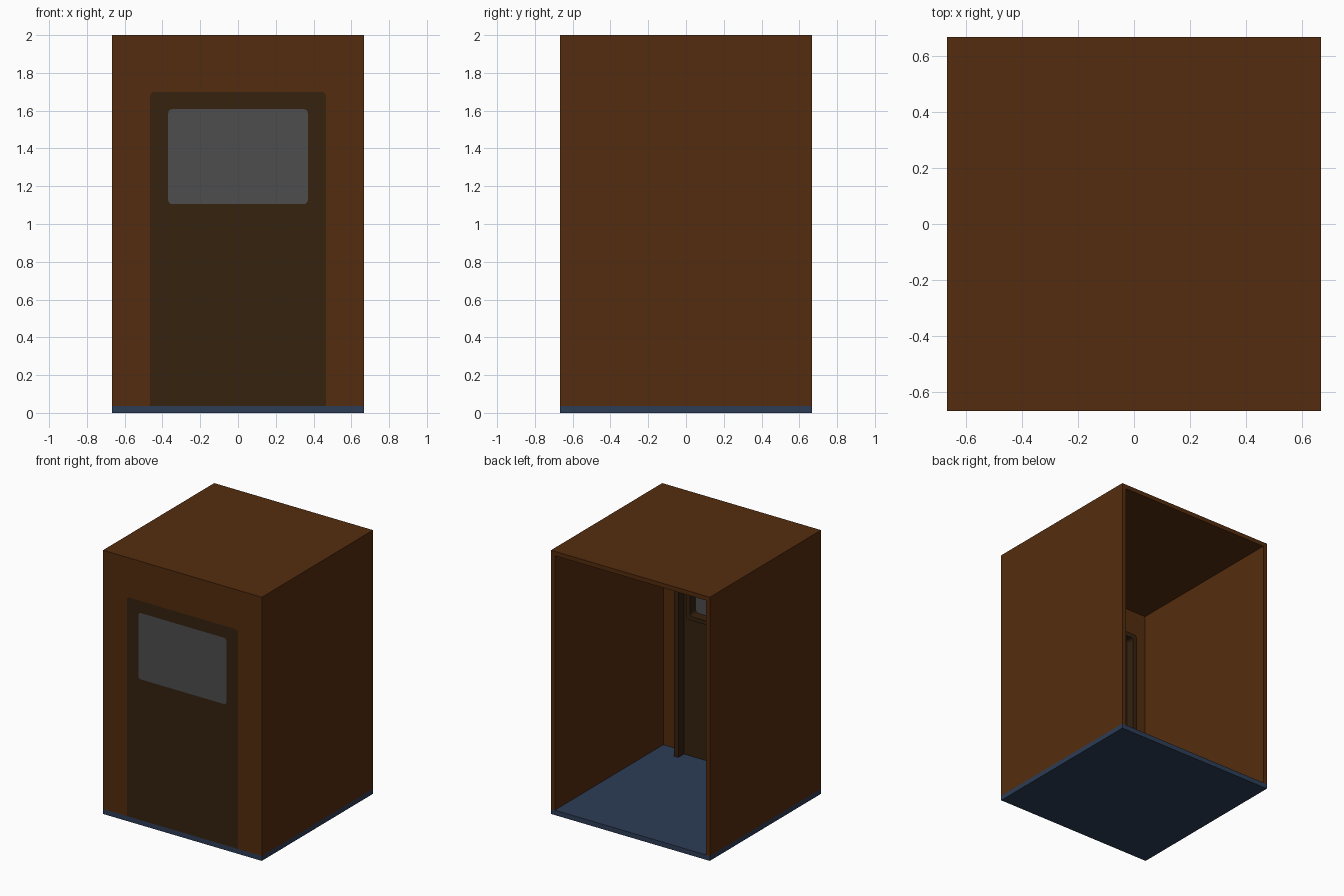
import bpy, bmesh, math
from mathutils import Matrix

if "Cube" in bpy.data.objects:
    bpy.data.objects.remove(bpy.data.objects["Cube"])

H = 2 / 3      # half width and depth of the booth
T = 0.033      # wall thickness
F = 0.037      # floor height


def srgb(r, g, b):
    f = lambda c: ((c / 255 + 0.055) / 1.055) ** 2.4 if c > 10 else c / 255 / 12.92
    return (f(r), f(g), f(b), 1)


def material(name, rgb):
    m = bpy.data.materials.new(name)
    m.diffuse_color = srgb(*rgb)
    m.use_nodes = True
    m.node_tree.nodes["Principled BSDF"].inputs["Base Color"].default_value = m.diffuse_color
    return m


brown = material("brown_wall", (84, 44, 14))
dark = material("dark_door", (53, 34, 15))
grey = material("grey_glass", (77, 77, 77))
blue = material("blue_floor", (45, 61, 86))


def box(name, lo, hi, mat):
    bm = bmesh.new()
    bmesh.ops.create_cube(bm, size=1)
    for v in bm.verts:
        v.co = [lo[i] + (v.co[i] + 0.5) * (hi[i] - lo[i]) for i in range(3)]
    me = bpy.data.meshes.new(name)
    bm.to_mesh(me)
    bm.free()
    me.materials.append(mat)
    ob = bpy.data.objects.new(name, me)
    bpy.context.collection.objects.link(ob)
    return ob


def arc(cx, cz, r, a0):
    return [(cx + r * math.cos(math.radians(a0 + a)), cz + r * math.sin(math.radians(a0 + a)))
            for a in (0, 30, 60, 90)]


def arch(w, top, r=0.022):
    """Doorway outline, open to the floor, running right to left."""
    return [(w, F)] + arc(w - r, top - r, r, 0) + arc(r - w, top - r, r, 90) + [(-w, F)]


def window(grow=0, r=0.022):
    """Rounded window outline."""
    w, lo, hi = 0.37 + grow, 1.105 - grow, 1.608 + grow
    return (arc(w - r, hi - r, r, 0) + arc(r - w, hi - r, r, 90)
            + arc(r - w, lo + r, r, 180) + arc(w - r, lo + r, r, 270))


def panel(name, loops, y0, y1, mat):
    """Upright plate from outlines in x,z (inner outlines become holes)."""
    cu = bpy.data.curves.new(name, 'CURVE')
    cu.dimensions = '2D'
    cu.fill_mode = 'BOTH'
    cu.extrude = (y1 - y0) / 2
    for pts in loops:
        s = cu.splines.new('POLY')
        s.points.add(len(pts) - 1)
        for p, (x, z) in zip(s.points, pts):
            p.co = (x, z, 0, 1)
        s.use_cyclic_u = True
    tmp = bpy.data.objects.new(name + "_outline", cu)
    bpy.context.collection.objects.link(tmp)
    dg = bpy.context.evaluated_depsgraph_get()
    me = bpy.data.meshes.new_from_object(tmp.evaluated_get(dg))
    bpy.data.objects.remove(tmp)
    me.transform(Matrix.Translation((0, (y0 + y1) / 2, 0)) @ Matrix.Rotation(math.pi / 2, 4, 'X'))
    bm = bmesh.new()
    bm.from_mesh(me)
    bmesh.ops.remove_doubles(bm, verts=bm.verts, dist=1e-5)
    bmesh.ops.recalc_face_normals(bm, faces=bm.faces)
    for f in bm.faces:
        f.smooth = False
    bm.to_mesh(me)
    bm.free()
    me.materials.clear()
    me.materials.append(mat)
    ob = bpy.data.objects.new(name, me)
    bpy.context.collection.objects.link(ob)
    return ob


# Shell: floor, roof and side walls, with the back left open
box("floor", (-H, -H, 0), (H, H, F), blue)
box("roof", (-H, -H, 2 - T), (H, H, 2), brown)
for name, s in (("left_wall", -1), ("right_wall", 1)):
    a, b = sorted((s * H, s * (H - T)))
    box(name, (a, -H, F), (b, H, 2 - T), brown)

# Front wall with the doorway cut out
DW, DT = 0.465, 1.70
wi = H - T
panel("front_wall",
      [[(-H, F), (-H, 2 - T), (H, 2 - T), (H, F)] + arch(DW, DT)],
      -H, -wi, brown)

# Door flush with the front, deep jamb behind it
panel("door", [arch(DW, DT), window()], -H, -0.59, dark)
panel("door_jamb", [arch(DW, DT) + arch(DW - 0.035, DT - 0.035)[::-1]], -0.59, -0.522, dark)

# Window pane and its inner rim
panel("window_pane", [window()], -H, -0.645, grey)
panel("window_rim", [window(0.03), window()], -0.59, -0.575, dark)
